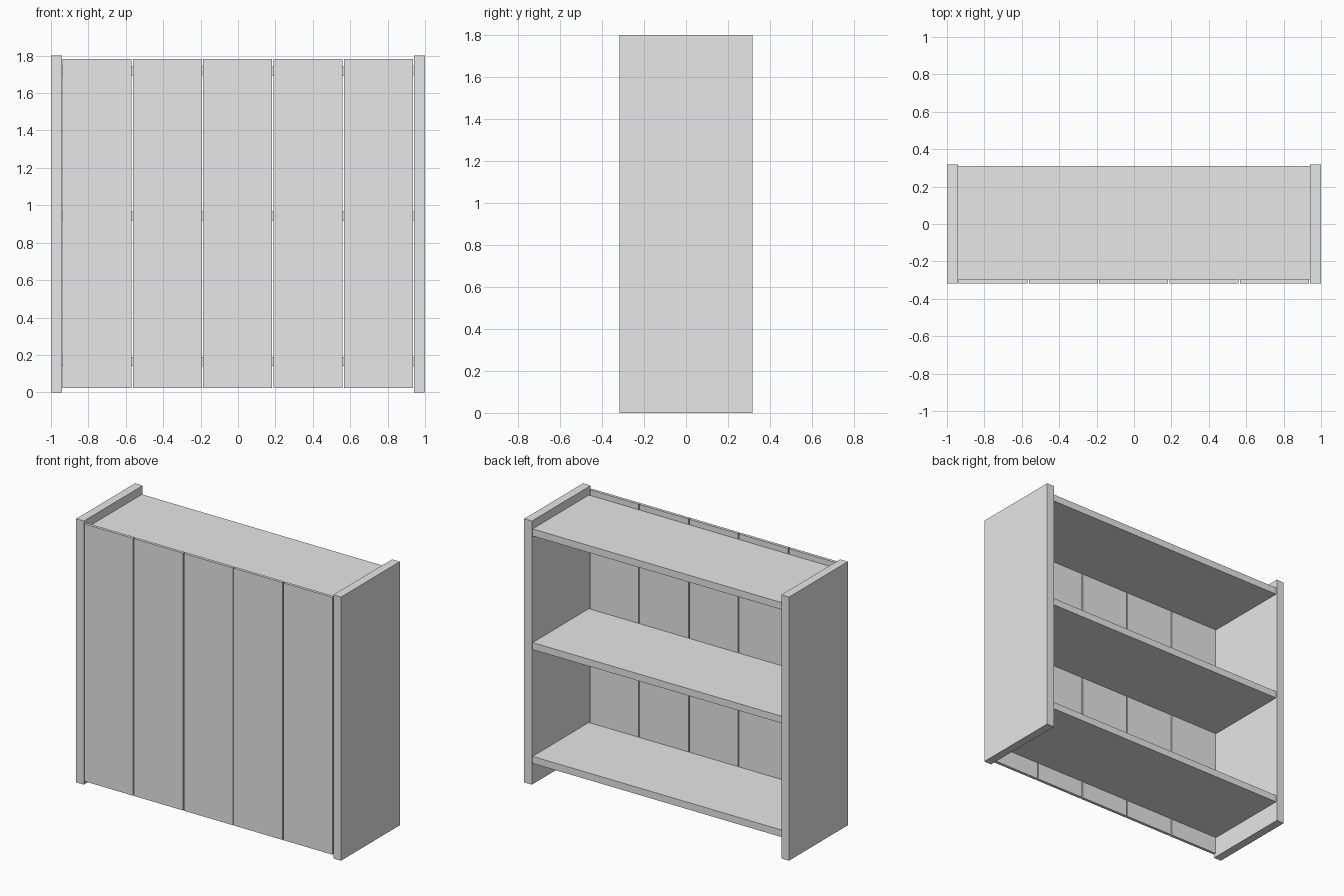
import bpy

# Remove the default cube
cube = bpy.data.objects.get("Cube")
if cube:
    bpy.data.objects.remove(cube, do_unlink=True)

# Plain grey material
GREY = (0.8, 0.8, 0.8, 1.0)
grey = bpy.data.materials.new("plain_grey")
grey.use_nodes = True
grey.diffuse_color = GREY
for node in grey.node_tree.nodes:
    if node.type == 'BSDF_PRINCIPLED':
        node.inputs["Base Color"].default_value = GREY


def board(name, x, y, z):
    """Flat board spanning the given (low, high) ranges."""
    spans = (x, y, z)
    bpy.ops.mesh.primitive_cube_add(size=1, location=[(a + b) / 2 for a, b in spans])
    obj = bpy.context.object
    obj.name = name
    obj.scale = [b - a for a, b in spans]
    bpy.ops.object.transform_apply(location=False, rotation=False, scale=True)
    obj.data.materials.append(grey)
    return obj


HEIGHT = 1.8
DEPTH = 0.317       # half depth
INNER = 0.942       # inner face of each side panel
PLANK_BACK = -0.297

# Side panels
board("left_side", (INNER, 1), (-DEPTH, DEPTH), (0, HEIGHT))
board("right_side", (-1, -INNER), (-DEPTH, DEPTH), (0, HEIGHT))

# Shelves
for name, bottom in (("bottom_shelf", 0.142), ("middle_shelf", 0.919), ("top_shelf", 1.695)):
    board(name, (-INNER, INNER), (PLANK_BACK, 0.309), (bottom, bottom + 0.048))

# Front planks with narrow gaps
PITCH, WIDTH = 0.376, 0.369
for i in range(5):
    centre = (i - 2) * PITCH - 0.002
    board(f"front_plank_{i + 1}", (centre - WIDTH / 2, centre + WIDTH / 2),
          (-DEPTH, PLANK_BACK), (0.024, 1.781))
